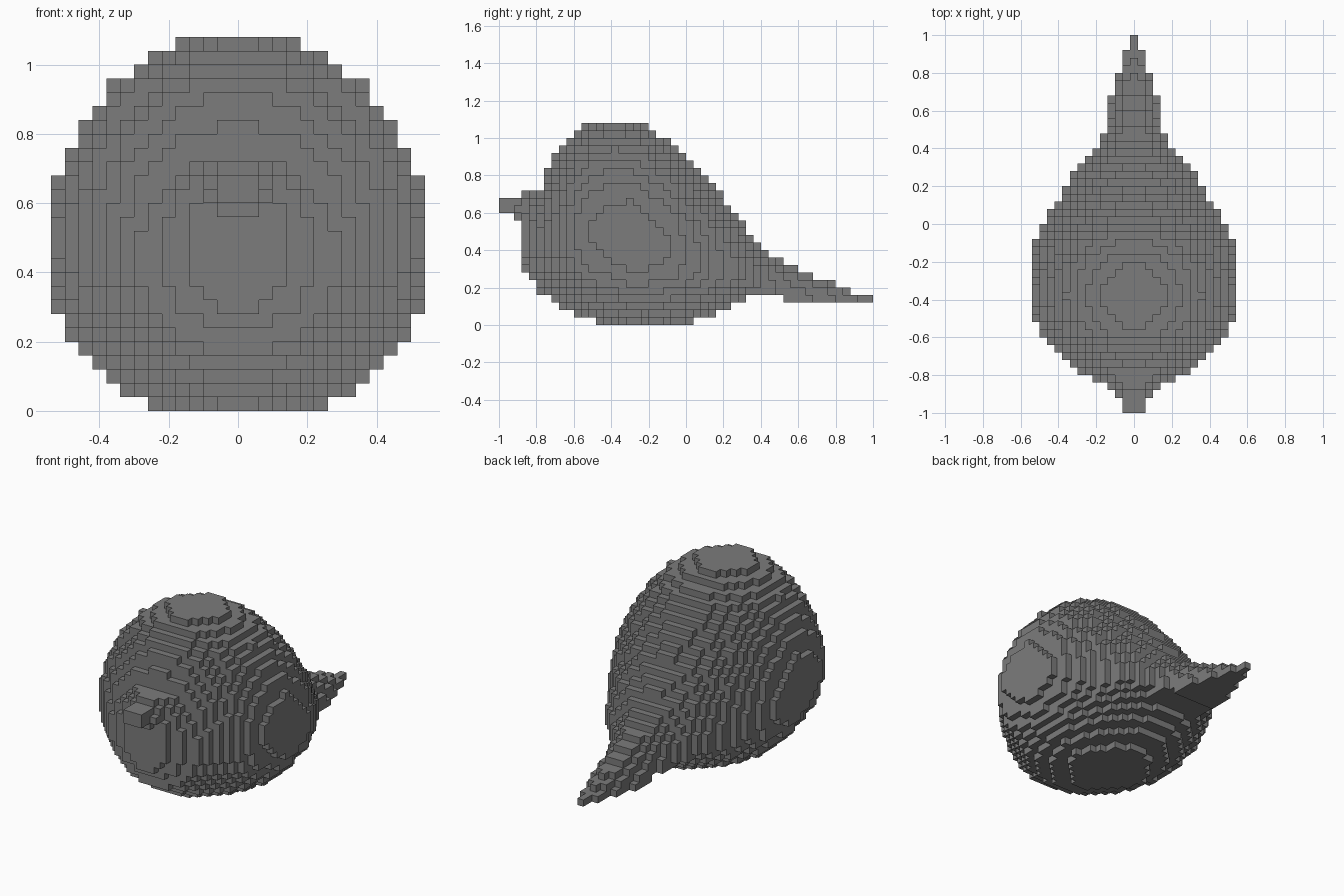
import bpy
import bmesh
import math

CELL = 0.04

default_cube = bpy.data.objects.get("Cube")
if default_cube:
    bpy.data.objects.remove(default_cube, do_unlink=True)

# Outlines along the bird, from beak tip (-y) to tail tip (+y)
top_line = [(-1, .67), (-.9, .68), (-.86, .71), (-.78, .73), (-.74, .83), (-.7, .92),
            (-.64, .99), (-.56, 1.06), (-.38, 1.1), (-.2, 1.06), (-.08, .98), (.04, .86),
            (.2, .68), (.32, .52), (.44, .38), (.6, .3), (.8, .22), (.88, .18), (1, .15)]
belly_line = [(-1, .6), (-.94, .6), (-.9, .56), (-.86, .28), (-.82, .23), (-.78, .17),
              (-.68, .1), (-.6, .06), (-.48, .02), (-.22, -.03), (.04, .02), (.16, .06),
              (.24, .1), (.32, .14), (.4, .16), (.5, .16), (.54, .12), (1, .12)]
half_width = [(-1, .05), (-.96, .07), (-.9, .1), (-.86, .14), (-.82, .22), (-.78, .29),
              (-.74, .34), (-.68, .4), (-.6, .48), (-.52, .52), (-.3, .555), (-.08, .52),
              (0, .48), (.08, .44), (.2, .36), (.28, .32), (.4, .2), (.48, .16),
              (.68, .12), (.8, .08), (.92, .04), (1, .01)]
# Height of the widest level, as a share of the section height
widest_share = [(-1, .5), (-.86, .45), (-.3, .42), (.1, .4), (.3, .35), (.52, 0), (1, 0)]


def sample(line, y):
    """Linear interpolation along an outline."""
    for (start, low), (end, high) in zip(line, line[1:]):
        if y <= end:
            return low + (high - low) * (y - start) / (end - start)
    return line[-1][1]


def filled_cells():
    """Cells inside the egg-shaped cross-section at every step along y."""
    cells = set()
    for j in range(50):
        y = -1 + (j + 0.5) * CELL
        top, belly = sample(top_line, y), sample(belly_line, y)
        width = sample(half_width, y)
        middle = belly + (top - belly) * sample(widest_share, y)
        for k in range(27):
            z = (k + 0.5) * CELL
            if not belly < z < top:
                continue
            reach = top - middle if z > middle else middle - belly
            ratio = (z - middle) / reach
            row = width * math.sqrt(max(0, 1 - ratio * ratio))
            count = int(row / CELL)
            cells.update((i, j, k) for i in range(-count, count + 1))
    return cells


def build_part(name, part_cells, all_cells, material):
    """Block surface made only of the exposed cell sides."""
    bm = bmesh.new()
    corners = {}

    def corner(key):
        if key not in corners:
            i, j, k = key
            corners[key] = bm.verts.new(((i - 0.5) * CELL, -1 + j * CELL, k * CELL))
        return corners[key]

    for cell in sorted(part_cells):
        for axis in range(3):
            u, v = (axis + 1) % 3, (axis + 2) % 3
            for side in (0, 1):
                neighbour = list(cell)
                neighbour[axis] += 2 * side - 1
                if tuple(neighbour) in all_cells:
                    continue
                loop = []
                for du, dv in ((0, 0), (1, 0), (1, 1), (0, 1)):
                    key = list(cell)
                    key[axis] += side
                    key[u] += du
                    key[v] += dv
                    loop.append(corner(tuple(key)))
                bm.faces.new(loop if side else loop[::-1])
    mesh = bpy.data.meshes.new(name)
    bm.to_mesh(mesh)
    bm.free()
    mesh.materials.append(material)
    part = bpy.data.objects.new(name, mesh)
    bpy.context.collection.objects.link(part)


# Single plain grey
grey = bpy.data.materials.new("grey")
grey.use_nodes = True
colour = (0.2, 0.2, 0.2, 1)
grey.diffuse_color = colour
grey.node_tree.nodes["Principled BSDF"].inputs["Base Color"].default_value = colour

# Beak, round body and tail, split by position along y
cells = filled_cells()
for name, first, last in (("beak", 0, 3), ("body", 3, 38), ("tail", 38, 50)):
    build_part(name, {c for c in cells if first <= c[1] < last}, cells, grey)
